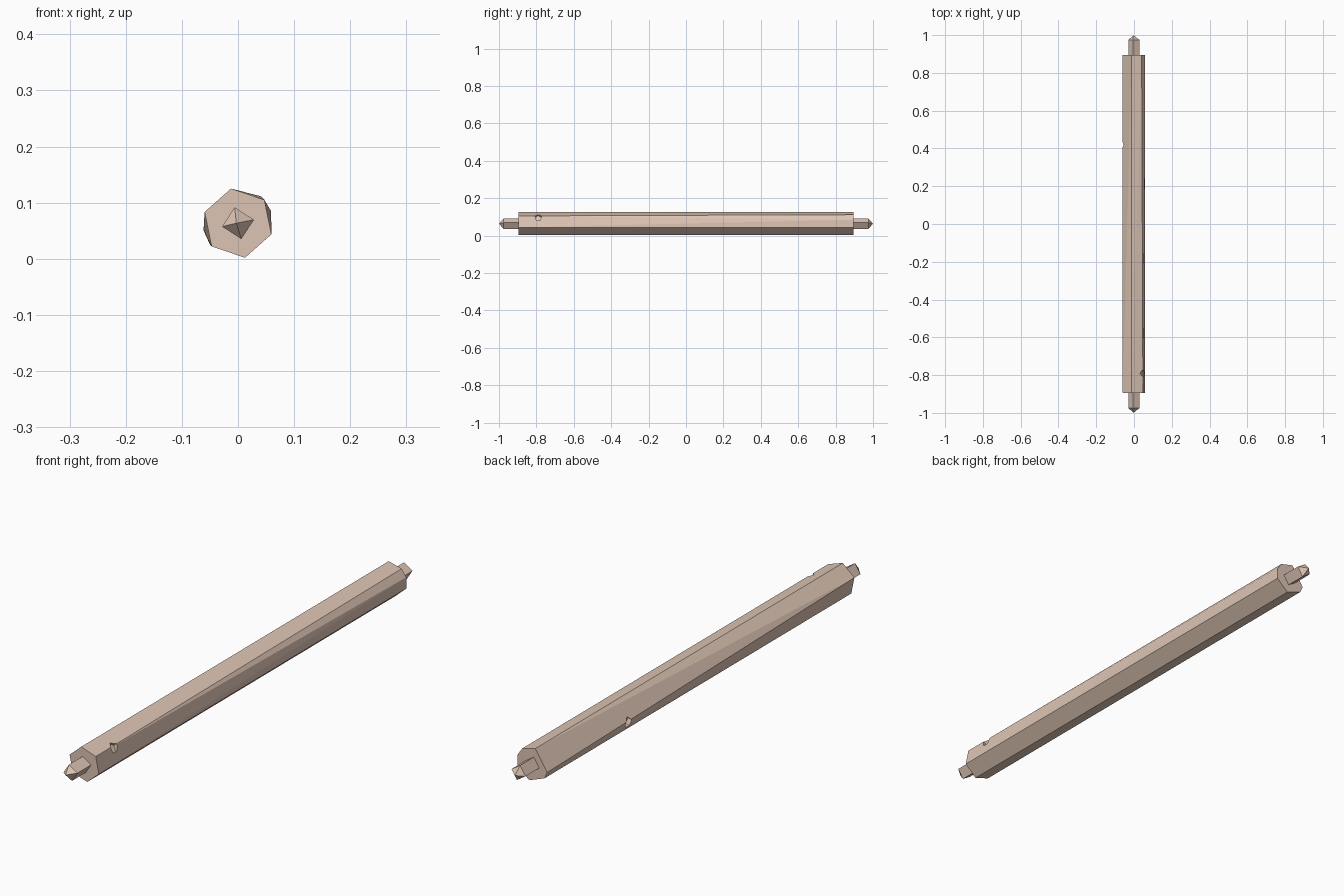
import bpy, bmesh
from math import cos, sin, radians, pi
from mathutils import Vector

if "Cube" in bpy.data.objects:
    bpy.data.objects.remove(bpy.data.objects["Cube"])

R, CZ, END = 0.0628, 0.0635, 0.895

mat = bpy.data.materials.new("pale_wood")
mat.diffuse_color = (0.73, 0.56, 0.46, 1)
mat.use_nodes = True
mat.node_tree.nodes["Principled BSDF"].inputs["Base Color"].default_value = mat.diffuse_color


def ring(bm, angles, r, y):
    return [bm.verts.new((r * cos(radians(a)), y, CZ + r * sin(radians(a)))) for a in angles]


def finish(bm, name):
    bmesh.ops.recalc_face_normals(bm, faces=bm.faces)
    me = bpy.data.meshes.new(name)
    bm.to_mesh(me)
    bm.free()
    me.materials.append(mat)
    ob = bpy.data.objects.new(name, me)
    bpy.context.collection.objects.link(ob)
    return ob


# Rod body: faceted hull between two slightly mismatched end polygons
bm = bmesh.new()
ring(bm, [41.5 + 60 * k for k in range(6)], R, -END)
ring(bm, [101.5, 50, 20, -18.5, -78.5, 217, 192], R, END)
bmesh.ops.convex_hull(bm, input=bm.verts[:])
body = finish(bm, "rod_body")

# Square end pins with pyramid tips
for s, name in ((-1, "front_pin"), (1, "back_pin")):
    bm = bmesh.new()
    angs = [12 + 90 * k for k in range(4)]
    a = ring(bm, angs, 0.029, s * (END - 0.005))
    b = ring(bm, angs, 0.029, s * 0.975)
    tip = bm.verts.new((-0.003, s, CZ))
    bm.faces.new(a)
    for i in range(4):
        j = (i + 1) % 4
        bm.faces.new((a[i], a[j], b[j], b[i]))
        bm.faces.new((b[i], b[j], tip))
    finish(bm, name)

# Small angular pockets sunk into the sides
for name, x, y, z in (("right_pocket_cutter", 0.052, -0.79, 0.102),
                      ("left_pocket_cutter", -0.061, 0.42, 0.05)):
    bm = bmesh.new()
    bmesh.ops.create_cone(bm, cap_ends=True, segments=5, radius1=0.019, radius2=0.019, depth=0.05)
    cutter = finish(bm, name)
    out = Vector((x, 0, z - CZ)).normalized()
    cutter.location = Vector((x, y, z)) + out * 0.007
    cutter.rotation_euler = out.to_track_quat('Z', 'Y').to_euler()
    cutter.hide_render = True
    cutter.hide_set(True)
    mod = body.modifiers.new(name, 'BOOLEAN')
    mod.operation = 'DIFFERENCE'
    mod.solver = 'EXACT'
    mod.object = cutter
